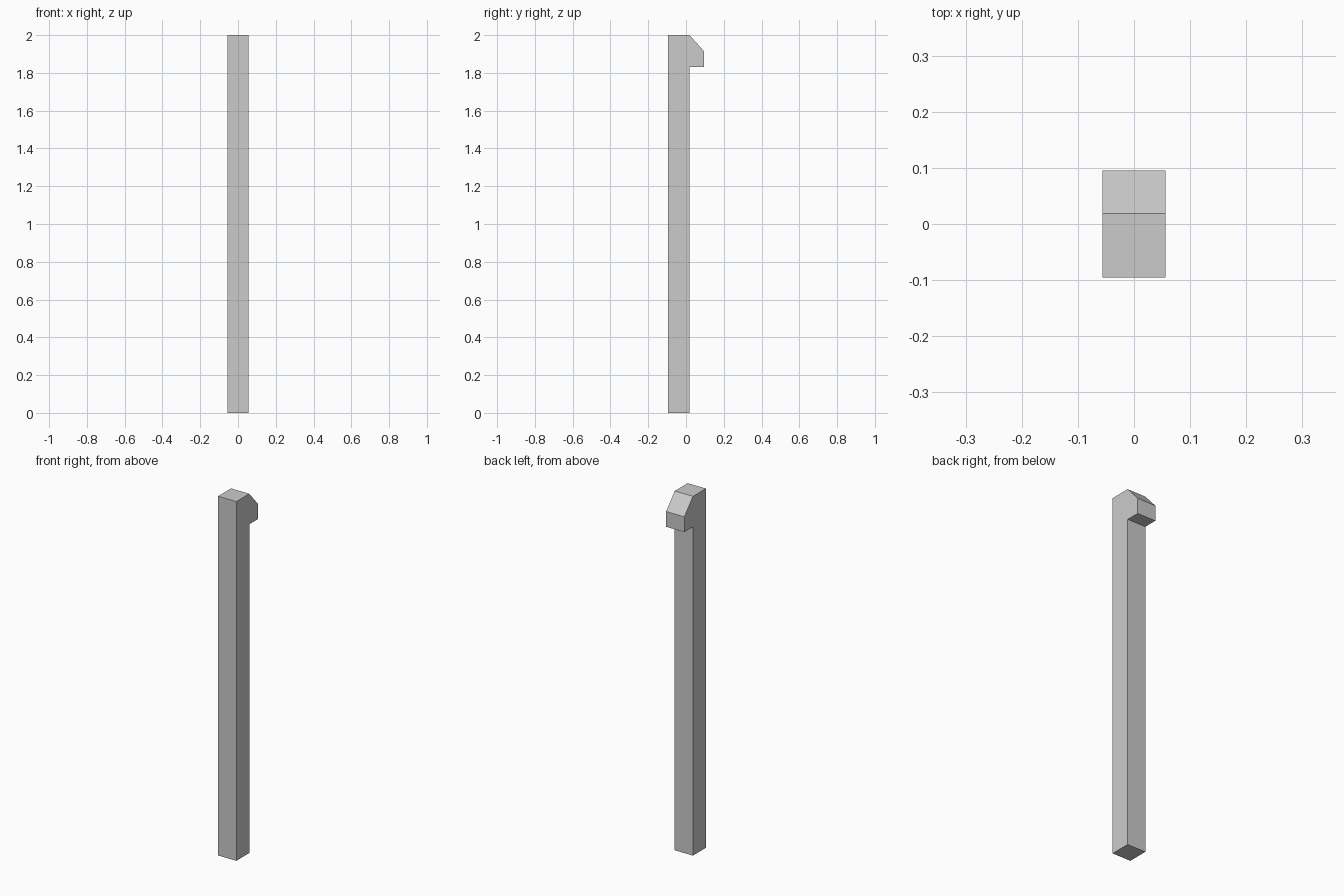
import bpy
import bmesh

cube = bpy.data.objects.get("Cube")
if cube:
    bpy.data.objects.remove(cube, do_unlink=True)

# Plain grey material
grey = bpy.data.materials.new("light_grey")
grey.use_nodes = True
colour = (0.6, 0.6, 0.6, 1)
grey.diffuse_color = colour
grey.node_tree.nodes["Principled BSDF"].inputs["Base Color"].default_value = colour

HALF_WIDTH = 0.056
FRONT, SHAFT_BACK, HOOK_BACK = -0.095, 0.019, 0.095
HEIGHT, HOOK_BOTTOM, SLOPE_BOTTOM = 2.0, 1.83, 1.915

# Side outline (y, z): square shaft with a chamfered hook at the top back
profile = [
    (FRONT, 0), (SHAFT_BACK, 0),
    (SHAFT_BACK, HOOK_BOTTOM), (HOOK_BACK, HOOK_BOTTOM),
    (HOOK_BACK, SLOPE_BOTTOM), (SHAFT_BACK, HEIGHT), (FRONT, HEIGHT),
]

# Extrude the outline across the width
bm = bmesh.new()
side = bm.faces.new([bm.verts.new((-HALF_WIDTH, y, z)) for y, z in profile])
result = bmesh.ops.extrude_face_region(bm, geom=[side])
moved = [v for v in result["geom"] if isinstance(v, bmesh.types.BMVert)]
bmesh.ops.translate(bm, verts=moved, vec=(2 * HALF_WIDTH, 0, 0))
bmesh.ops.recalc_face_normals(bm, faces=bm.faces)

mesh = bpy.data.meshes.new("hooked_post")
bm.to_mesh(mesh)
bm.free()
mesh.materials.append(grey)
post = bpy.data.objects.new("hooked_post", mesh)
bpy.context.collection.objects.link(post)
